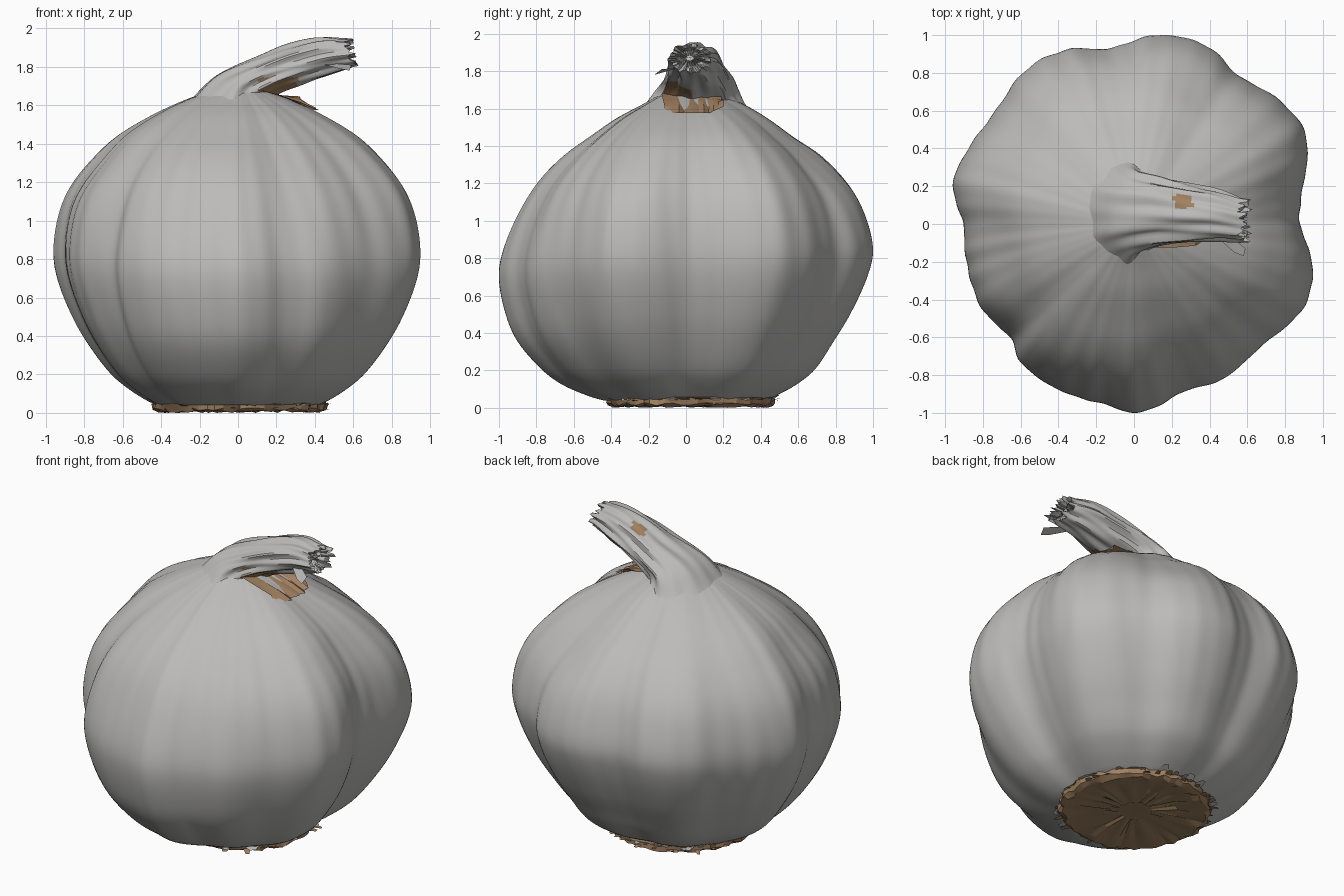
import bpy, bmesh, math, random
from mathutils import Vector

if "Cube" in bpy.data.objects:
    bpy.data.objects.remove(bpy.data.objects["Cube"])

random.seed(4)


def material(name, rgb):
    m = bpy.data.materials.new(name)
    m.diffuse_color = (*rgb, 1)
    m.use_nodes = True
    m.node_tree.nodes["Principled BSDF"].inputs["Base Color"].default_value = m.diffuse_color
    return m


HUSK = material("pale grey husk", (0.50, 0.495, 0.485))
TAN = material("dry tan skin", (0.36, 0.22, 0.12))
ROOT = material("brown root", (0.33, 0.215, 0.11))


def smooth_table(rows, x):
    """Cubic interpolation of rows (x, a, b, ...) at x."""
    x = min(max(x, rows[0][0]), rows[-1][0])
    i = next(k for k in range(len(rows) - 1) if x <= rows[k + 1][0])
    p, q = rows[i], rows[i + 1]
    o, s = rows[max(i - 1, 0)], rows[min(i + 2, len(rows) - 1)]
    h = q[0] - p[0]
    t = (x - p[0]) / h
    out = []
    for k in range(1, len(p)):
        m0 = (q[k] - o[k]) / (q[0] - o[0]) * h
        m1 = (s[k] - p[k]) / (s[0] - p[0]) * h
        out.append((2*t**3 - 3*t*t + 1) * p[k] + (t**3 - 2*t*t + t) * m0
                   + (3*t*t - 2*t**3) * q[k] + (t**3 - t*t) * m1)
    return out


def finish(name, bm, mats, angle):
    me = bpy.data.meshes.new(name)
    bm.to_mesh(me)
    bm.free()
    for m in mats:
        me.materials.append(m)
    ob = bpy.data.objects.new(name, me)
    bpy.context.collection.objects.link(ob)
    bpy.ops.object.select_all(action='DESELECT')
    ob.select_set(True)
    bpy.context.view_layer.objects.active = ob
    bpy.ops.object.shade_smooth_by_angle(angle=math.radians(angle))
    return ob


def loft(name, rings, rule, mats, angle=40):
    """Skin closed rings, cap both ends, colour faces by a rule on their centre."""
    bm = bmesh.new()
    vr = [[bm.verts.new(p) for p in r] for r in rings]
    n = len(vr[0])
    for a, b in zip(vr, vr[1:]):
        for j in range(n):
            bm.faces.new((a[j], a[(j+1) % n], b[(j+1) % n], b[j]))
    bm.faces.new(vr[0][::-1])
    bm.faces.new(vr[-1])
    bm.normal_update()
    for f in bm.faces:
        f.material_index = rule(f.calc_center_median(), f.normal)
    return finish(name, bm, mats, angle)


# Clove outline at the widest level: angle in degrees, radius
OUTLINE = [(0, .88), (10, .90), (23, 1.0), (30, 1.03), (44, 1.0), (55, .96), (68, 1.02),
           (82, 1.01), (98, .94), (110, .985), (124, 1.0), (140, .947), (155, .963),
           (168, .98), (180, .905), (193, .91), (208, .926), (223, .895), (230, .95),
           (246, .966), (262, .97), (270, 1.0), (279, .966), (287, .925), (300, .95),
           (317, .94), (334, 1.006), (347, .97)]
OUTLINE = [(a - 360, r) for a, r in OUTLINE[-3:]] + OUTLINE + [(a + 360, r) for a, r in OUTLINE[:3]]

# Height, then width factor at the front, sides and back
PROFILE = [(.04, .45, .44, .43), (.06, .52, .49, .48), (.12, .66, .59, .59), (.20, .77, .69, .69),
           (.35, .90, .81, .79), (.50, .965, .90, .88), (.70, 1, .98, .97), (.85, .975, 1, 1),
           (1.05, .89, .97, .95), (1.2, .79, .90, .87), (1.35, .64, .77, .73),
           (1.45, .51, .65, .58), (1.55, .37, .47, .44), (1.62, .24, .31, .32), (1.67, .15, .17, .20)]
# Dents and swellings on the shoulder: angle, spread, amount
SHOULDER = [(65, 13, -.045), (255, 22, .025), (195, 18, -.025)]

# Bulb with lobes that fade toward neck and base, and fine skin wrinkles
N, ROWS = 240, 76
bulb_rings = []
for i in range(ROWS + 1):
    z = .04 + 1.63 * (.5 - .5 * math.cos(math.pi * i / ROWS))
    front, side, back = smooth_table(PROFILE, z)
    high = math.exp(-((z - 1.32) / .17) ** 2)
    ring = []
    for j in range(N):
        th = 2 * math.pi * j / N
        s = math.sin(th)
        deg = math.degrees(th)
        f = side + ((back if s > 0 else front) - side) * s * s
        f += high * sum(k * math.exp(-((deg - a) / w) ** 2) for a, w, k in SHOULDER)
        lobe = smooth_table(OUTLINE, deg)[0]
        r = f * (.955 + (lobe - .955) * f ** .4)
        wr = math.sin(23*th + 2.1*z) * math.sin(9*th - 3*z) + .6 * math.sin(41*th + 3*z + 2*math.sin(4*th))
        r += .004 * wr * f * max(0, min(1, (z - .15) * 1.2))
        ring.append((r * math.cos(th), r * s, z))
    bulb_rings.append(ring)
loft("bulb", bulb_rings, lambda c, n: 0, [HUSK])

# Bent neck and stem: step, centre x y z, half width, half thickness, lean in degrees
STEM = [(0, 0, .03, 1.50, .38, .38, 0), (1, 0, .05, 1.61, .27, .235, 8), (2, .03, .06, 1.69, .21, .143, 35),
        (3, .15, .065, 1.755, .175, .107, 58), (4, .30, .055, 1.812, .15, .108, 65),
        (5, .45, .045, 1.855, .13, .10, 70), (6, .58, .02, 1.87, .11, .075, 78)]
M, STEPS = 72, 48
stem_rings = []
for i in range(STEPS + 1):
    u = 6 * i / STEPS
    x, y, z, w, t, lean = smooth_table(STEM, u)
    a = math.radians(lean)
    ring = []
    for j in range(M):
        p = 2 * math.pi * j / M
        k = 1 + min(u, 3) / 3 * (.06 * math.sin(7*p + u) + .04 * math.sin(13*p - .8*u))
        c, s = math.cos(p) * t * k, math.sin(p) * w * k
        end = random.uniform(-.03, .04) if i == STEPS else 0
        ring.append((x + c * math.cos(a) + end, y + s, z - c * math.sin(a)))
    stem_rings.append(ring)
# Torn hollow end
tip = Vector((.58, .02, 1.87))
for scale, back in ((.75, .01), (.55, .06), (.2, .04)):
    stem_rings.append([tip + (Vector(p) - tip) * scale - Vector((back + random.uniform(-.02, .02), 0, 0))
                       for p in stem_rings[STEPS]])


def stem_rule(c, n):
    under = .11 < c.x < .31 and n.z < -.1 and c.z < 1.745 and -.18 < c.y < .03
    spot = .21 < c.x < .31 and .085 < c.y < .155 and n.z > .2
    return int(under or spot)


loft("stem", stem_rings, stem_rule, [HUSK, TAN], 35)

# Root plate: shallow dish with a ragged rim
root_rings = []
for r, z in ((.45, .055), (.445, .022), (.42, .01), (.37, .014), (.25, .022), (.1, .024)):
    ring = []
    for j in range(64):
        th = 2 * math.pi * j / 64
        rr = r * (1 + random.uniform(-.03, .03))
        ring.append((.01 + rr * math.cos(th), .02 + rr * math.sin(th),
                     max(0, z + random.uniform(-.012, .006))))
    root_rings.append(ring[::-1])
loft("root_plate", root_rings, lambda c, n: int(math.hypot(c.x - .01, c.y - .02) < .4),
     [TAN, ROOT], 20)


def flakes(name, count, size, rad, z, out, mat):
    """Thin torn scraps around the root rim, riding higher at the front left."""
    bm = bmesh.new()
    for k in range(count):
        th = 2 * math.pi * (k + random.random()) / count
        d = Vector((math.cos(th), math.sin(th), 0))
        side = Vector((-d.y, d.x, 0)) * size * random.uniform(.4, 1)
        lift = .04 if d.x < -.3 and d.y < .2 else .005
        base = Vector((.01, .02, z)) + d * rad
        top = base + d * out * random.uniform(.4, 1.2) + Vector((0, 0, lift + random.uniform(-.025, .02)))
        bm.faces.new([bm.verts.new(p) for p in (base - side, base + side, top + side * .5, top - side * .3)])
    finish(name, bm, [mat], 20)


flakes("root_chips", 50, .035, .42, .03, .065, TAN)
flakes("husk_scraps", 24, .05, .45, .05, .05, HUSK)

# Loose strip of skin hanging from the stem end
bm = bmesh.new()
bm.faces.new([bm.verts.new(p) for p in ((.42, -.05, 1.82), (.47, -.03, 1.82), (.59, -.13, 1.81),
                                        (.58, -.17, 1.78), (.53, -.15, 1.79))])
finish("loose_strip", bm, [HUSK], 20)

# Curled dry skin where the stem folds over the shoulder
bm = bmesh.new()
cols = []
for k in range(13):
    v = k / 12
    y = -.125 + .315 * v
    j = random.uniform(-.02, .015)
    edge = .41 - .08 * (2 * v - 1) ** 4 + j
    curl = .035 * max(0, v - .75) * 4
    cols.append([bm.verts.new(p) for p in ((.10, y, 1.685), (.21, y, 1.65 + j * .4),
                                           (.32 + j * .5, y + .01, 1.61 + j * .4 + curl),
                                           (edge, y + .01, 1.575 + curl))])
for a, b in zip(cols, cols[1:]):
    for i in range(3):
        bm.faces.new((a[i], a[i+1], b[i+1], b[i]))
finish("dry_skin_fold", bm, [TAN], 25)
